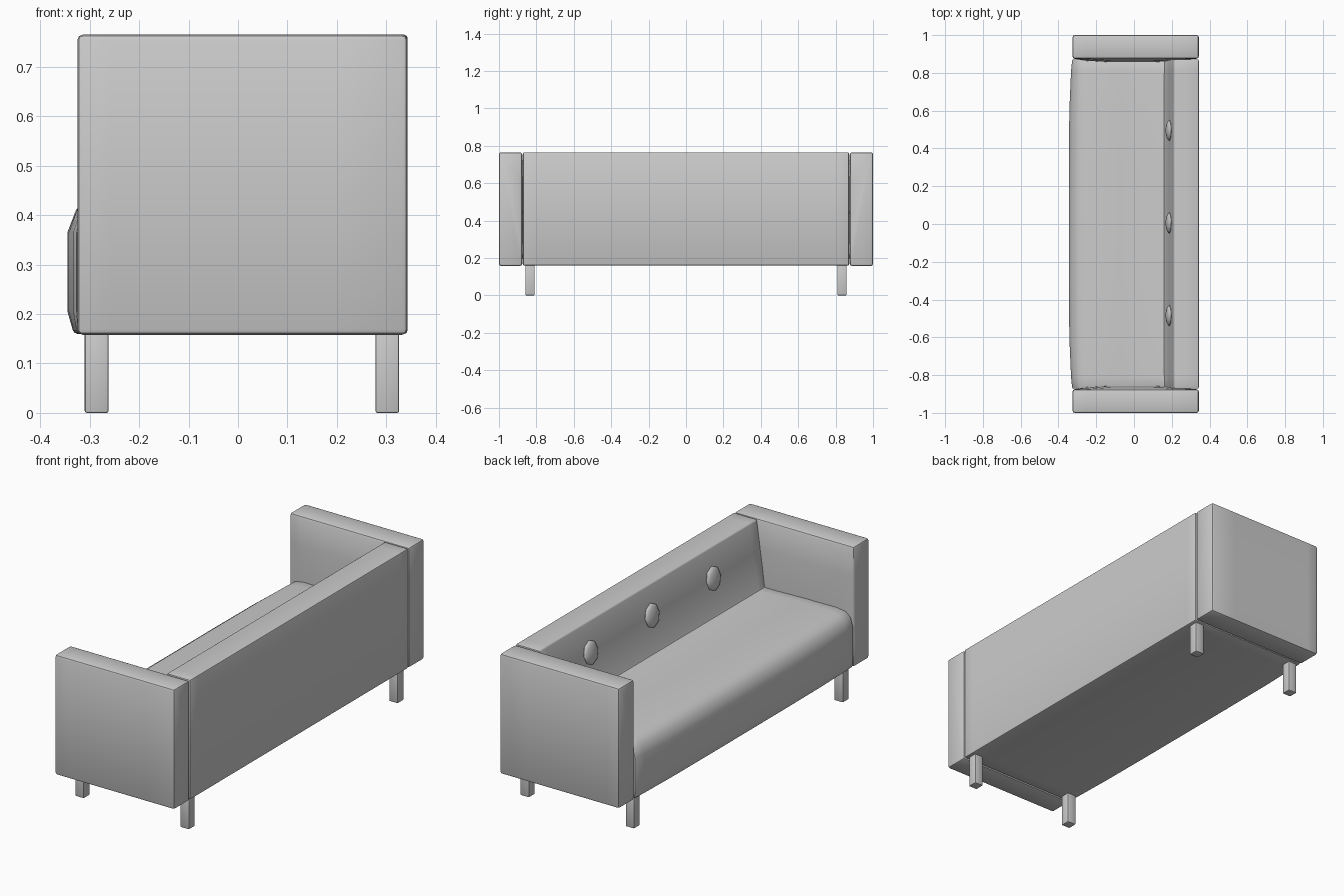
import bpy, bmesh, math
from mathutils import Matrix

if "Cube" in bpy.data.objects:
    bpy.data.objects.remove(bpy.data.objects["Cube"])


def finish(name, bm, bevel=0.0):
    """Turn a bmesh into a named object with softened edges."""
    bmesh.ops.recalc_face_normals(bm, faces=bm.faces)
    mesh = bpy.data.meshes.new(name)
    bm.to_mesh(mesh)
    bm.free()
    ob = bpy.data.objects.new(name, mesh)
    bpy.context.collection.objects.link(ob)
    bpy.ops.object.select_all(action='DESELECT')
    ob.select_set(True)
    bpy.context.view_layer.objects.active = ob
    if bevel:
        mod = ob.modifiers.new("soft_edges", 'BEVEL')
        mod.width, mod.segments = bevel, 2
        mod.limit_method, mod.angle_limit = 'ANGLE', math.radians(50)
        bpy.ops.object.modifier_apply(modifier=mod.name)
    bpy.ops.object.shade_smooth_by_angle(angle=math.radians(40))
    return ob


def loft(name, rings, bevel):
    """Skin a row of closed rings and cap both ends."""
    bm = bmesh.new()
    rows = [[bm.verts.new(p) for p in ring] for ring in rings]
    n = len(rows[0])
    for a, b in zip(rows, rows[1:]):
        for i in range(n):
            j = (i + 1) % n
            bm.faces.new((a[i], a[j], b[j], b[i]))
    bm.faces.new(rows[0])
    bm.faces.new(rows[-1])
    return finish(name, bm, bevel)


def box(name, x0, x1, y0, y1, z0, z1, bevel):
    loft(name, [[(x0, y0, z), (x1, y0, z), (x1, y1, z), (x0, y1, z)]
                for z in (z0, z1)], bevel)


# Upholstered body: side profile (x, z) with push-out (dx, dz) at mid length
profile = [
    (0.343, 0.16, 0, 0), (0.343, 0.765, 0, 0), (0.212, 0.765, 0, 0),
    (0.192, 0.62, -0.003, 0), (0.163, 0.437, -0.003, 0.003),
    (-0.08, 0.444, 0, 0.009), (-0.24, 0.442, 0, 0.006),
    (-0.285, 0.433, -0.008, 0.004), (-0.313, 0.41, -0.014, 0.002),
    (-0.327, 0.365, -0.018, 0), (-0.327, 0.205, -0.018, 0),
    (-0.322, 0.16, -0.01, 0),
]
sections = [(-0.872, 0), (-0.81, 0.35), (-0.6, 0.85), (-0.3, 1), (0, 1),
            (0.3, 1), (0.6, 0.85), (0.81, 0.35), (0.872, 0)]
loft("seat_and_back",
     [[(x + dx * w, y, z + dz * w) for x, z, dx, dz in profile]
      for y, w in sections], 0.007)

# Arms: cross-section (y, z, inward bulge), padded towards the seat
arm_profile = [(1.0, 0.158, 0), (1.0, 0.765, 0), (0.876, 0.765, 0),
               (0.876, 0.62, 0.011), (0.876, 0.45, 0.019),
               (0.876, 0.28, 0.01), (0.876, 0.158, 0)]
arm_sections = [(-0.325, 0), (-0.26, 0.6), (-0.12, 1), (0.1, 1),
                (0.2, 0.7), (0.343, 0)]
for side, label in ((-1, "right"), (1, "left")):
    loft(label + "_arm",
         [[(x, side * (y - b * w), z) for y, z, b in arm_profile]
          for x, w in arm_sections], 0.011)

    # Legs
    for end, x in (("front", -0.286), ("rear", 0.302)):
        ys = sorted((side * 0.81, side * 0.858))
        box(f"{label}_{end}_leg", x - 0.024, x + 0.024, ys[0], ys[1],
            0.0, 0.175, 0.004)

# Domed buttons on the tilted backrest
for i, y in enumerate((-0.485, 0.005, 0.495)):
    bm = bmesh.new()
    bmesh.ops.create_uvsphere(
        bm, u_segments=8, v_segments=8, radius=1,
        matrix=Matrix.Translation((0.187, y, 0.62))
        @ Matrix.Rotation(math.radians(9), 4, 'Y')
        @ Matrix.Diagonal((0.018, 0.055, 0.06, 1))
        @ Matrix.Rotation(math.radians(90), 4, 'Y'))
    ob = finish(f"button_{i + 1}", bm)
    for p in ob.data.polygons:
        p.use_smooth = True
